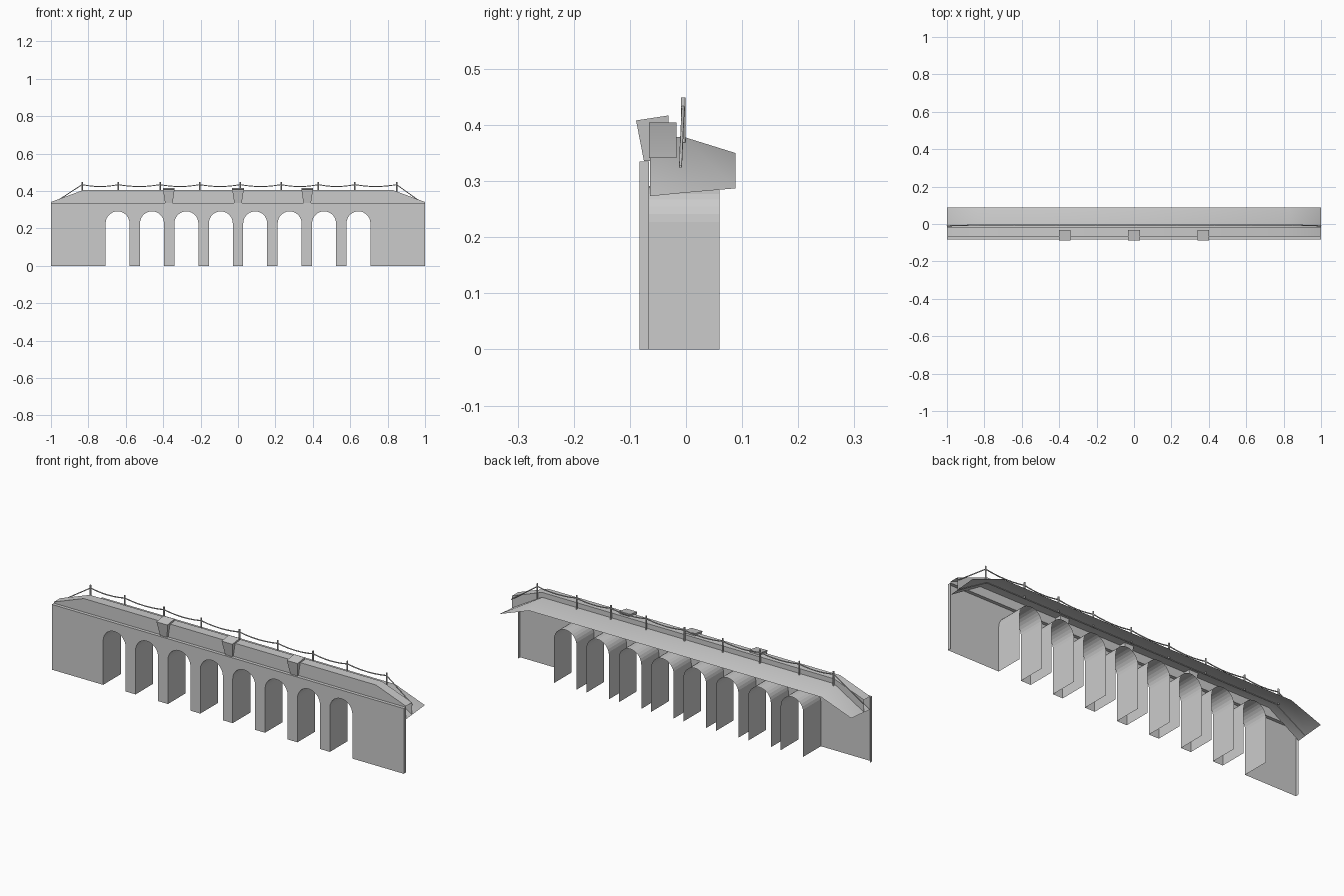
import bpy, bmesh, math

if "Cube" in bpy.data.objects:
    bpy.data.objects.remove(bpy.data.objects["Cube"])


def make(name, verts, faces, angle=35):
    me = bpy.data.meshes.new(name)
    me.from_pydata(verts, [], faces)
    bm = bmesh.new()
    bm.from_mesh(me)
    bmesh.ops.triangulate(bm, faces=[f for f in bm.faces if len(f.verts) > 4])
    bm.to_mesh(me)
    bm.free()
    ob = bpy.data.objects.new(name, me)
    bpy.context.collection.objects.link(ob)
    bpy.ops.object.select_all(action='DESELECT')
    ob.select_set(True)
    bpy.context.view_layer.objects.active = ob
    bpy.ops.object.shade_smooth_by_angle(angle=math.radians(angle))
    return ob


def loft(name, sections):
    # open sheet running through (x, [(y, z), ...]) sections
    n = len(sections[0][1])
    verts = [(x, y, z) for x, prof in sections for y, z in prof]
    faces = [(i * n + j, (i + 1) * n + j, (i + 1) * n + j + 1, i * n + j + 1)
             for i in range(len(sections) - 1) for j in range(n - 1)]
    return make(name, verts, faces)


FRONT, LEDGE, BACK = -0.083, -0.066, 0.06
TOP = 0.335

# arcaded front wall: comb outline, arch linings run back, open behind
R, SPRING = 0.064, 0.227
outline = [(-1, 0)]
for cx in [-0.644 + 0.184 * i for i in range(8)]:
    outline.append((cx - R, 0))
    outline += [(cx - R * math.cos(math.pi * k / 14), SPRING + R * math.sin(math.pi * k / 14))
                for k in range(15)]
    outline.append((cx + R, 0))
outline += [(1, 0), (1, TOP), (-1, TOP)]
n = len(outline)
verts = [(x, FRONT, z) for x, z in outline]
faces = [tuple(range(n))]
for i in range(n):
    (ax, az), (bx, bz) = outline[i], outline[(i + 1) % n]
    if az == 0 and bz == 0:
        continue                                   # pier feet stay open
    edge = (abs(ax) == 1) or (abs(bx) == 1)
    d = LEDGE if edge else BACK                    # end flanges and ledge are short
    k = len(verts)
    verts += [(ax, d, az), (bx, d, bz)]
    faces.append(((i + 1) % n, i, k, k + 1))
make("arcade_wall", verts, faces)

# parapet, ramping down at both ends
low = [(LEDGE, TOP), (LEDGE, TOP + 0.006), (-0.017, TOP + 0.006), (-0.017, 0.275)]
high = [(LEDGE, TOP), (LEDGE, 0.404), (-0.017, 0.404), (-0.017, 0.375)]
loft("parapet", [(-1, low), (-0.83, high), (0.83, high), (1, low)])

# sloping deck behind the parapet
deck_low = [(-0.064, 0.273), (-0.005, 0.279), (0.088, 0.287)]
deck_high = [(-0.064, 0.378), (-0.005, 0.379), (0.088, 0.35)]
loft("deck", [(-1, deck_low), (-0.83, deck_high), (0.83, deck_high), (1, deck_low)])

# tapered spouts on the parapet
for cx in (-0.37, 0, 0.37):
    a, b = 0.02, 0.031
    v = [(cx - a, -0.075, 0.336), (cx + a, -0.075, 0.336), (cx + a, -0.035, 0.336), (cx - a, -0.035, 0.336),
         (cx - b, -0.089, 0.408), (cx + b, -0.089, 0.408), (cx + b, -0.031, 0.417), (cx - b, -0.031, 0.417)]
    make("spout", v, [(3, 2, 1, 0), (4, 5, 6, 7), (0, 1, 5, 4), (1, 2, 6, 5), (2, 3, 7, 6), (3, 0, 4, 7)])

# railing posts
RAIL_Y = -0.005
posts = [-0.834, -0.64, -0.417, -0.205, 0.012, 0.23, 0.43, 0.625, 0.848]
for x in posts:
    bpy.ops.mesh.primitive_cylinder_add(vertices=8, radius=0.004, depth=0.08,
                                        location=(x, RAIL_Y, 0.409))
    ob = bpy.context.object
    ob.name = "rail_post"
    bpy.ops.object.shade_smooth_by_angle(angle=math.radians(50))

# sagging rope through the posts, tied down at the ends
pts = [(-1, -0.01, 0.325)]
for a, b in zip(posts, posts[1:]):
    for k in range(6):
        t = k / 6
        pts.append((a + (b - a) * t, RAIL_Y, 0.434 - 0.04 * t * (1 - t)))
pts += [(posts[-1], RAIL_Y, 0.434), (1, -0.01, 0.325)]
cu = bpy.data.curves.new("rope", 'CURVE')
cu.dimensions = '3D'
cu.bevel_depth = 0.0028
cu.bevel_resolution = 1
sp = cu.splines.new('POLY')
sp.points.add(len(pts) - 1)
for p, co in zip(sp.points, pts):
    p.co = (*co, 1)
bpy.context.collection.objects.link(bpy.data.objects.new("rope", cu))
